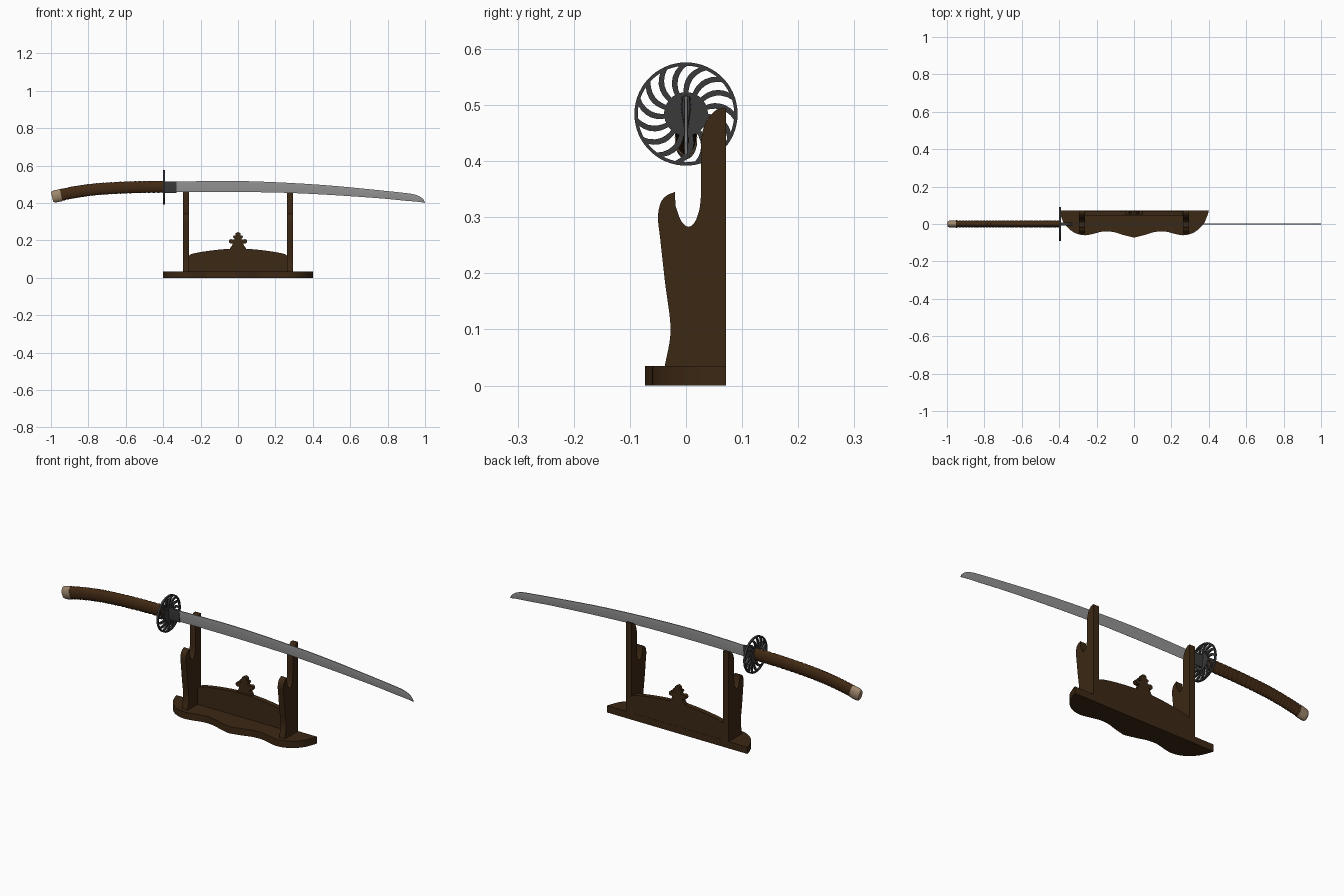
import bpy, bmesh, math
from mathutils import Vector

if "Cube" in bpy.data.objects:
    bpy.data.objects.remove(bpy.data.objects["Cube"])


def material(name, rgb):
    m = bpy.data.materials.new(name)
    m.diffuse_color = (*rgb, 1)
    m.use_nodes = True
    m.node_tree.nodes["Principled BSDF"].inputs["Base Color"].default_value = m.diffuse_color
    return m


WOOD = material("dark wood", (0.045, 0.021, 0.007))
WRAP = material("brown grip wrap", (0.055, 0.023, 0.007))
BONE = material("pale end cap", (0.34, 0.24, 0.15))
IRON = material("dark iron", (0.042, 0.042, 0.044))
STEEL = material("grey steel", (0.29, 0.29, 0.29))


def build(name, bm, mat, angle=30):
    bmesh.ops.recalc_face_normals(bm, faces=bm.faces)
    me = bpy.data.meshes.new(name)
    bm.to_mesh(me)
    bm.free()
    me.materials.append(mat)
    ob = bpy.data.objects.new(name, me)
    bpy.context.collection.objects.link(ob)
    bpy.ops.object.select_all(action='DESELECT')
    ob.select_set(True)
    bpy.context.view_layer.objects.active = ob
    bpy.ops.object.shade_smooth_by_angle(angle=math.radians(angle))
    return ob


def spline(pts, n=5):
    """Smooth curve through points of any dimension (Catmull-Rom)."""
    p = [Vector(q) for q in pts]
    p = [2 * p[0] - p[1]] + p + [2 * p[-1] - p[-2]]
    out = []
    for i in range(1, len(p) - 2):
        a, b, c, d = p[i - 1:i + 3]
        for k in range(n):
            t = k / n
            out.append(0.5 * (2 * b + (c - a) * t + (2 * a - 5 * b + 4 * c - d) * t * t
                              + (3 * b - a - 3 * c + d) * t ** 3))
    return out + [p[-2]]


def loft(bm, rings, closed=False):
    """Skin rings of 3D points, capping both ends unless closed."""
    vs = [[bm.verts.new(q) for q in r] for r in rings]
    n = len(vs[0])
    pairs = list(zip(vs, vs[1:])) + ([(vs[-1], vs[0])] if closed else [])
    for a, b in pairs:
        for i in range(n):
            j = (i + 1) % n
            bm.faces.new((a[i], a[j], b[j], b[i]))
    if not closed:
        bm.faces.new(vs[0])
        bm.faces.new(vs[-1])


AXIS = {'X': lambda p, d: (d, p[0], p[1]),
        'Y': lambda p, d: (p[0], d, p[1]),
        'Z': lambda p, d: (p[0], p[1], d)}


def prism(bm, pts, axis, lo, hi):
    loft(bm, [[AXIS[axis](p, d) for p in pts] for d in (lo, hi)])


def mirrored(half):
    """Outline from the centre out to the right, reflected to the left."""
    left = [(-p[0], p[1]) for p in half if p[0] > 1e-5]
    return left[::-1] + [(p[0], p[1]) for p in half]


# Stand base with a wavy front edge
wave = spline([(0, -.073), (.06, -.058), (.11, -.043), (.165, -.04), (.22, -.053),
               (.27, -.06), (.325, -.043), (.37, -.002), (.392, .045), (.4, .071)])
bm = bmesh.new()
prism(bm, mirrored(wave), 'Z', 0, .035)
build("stand_base", bm, WOOD)

# Uprights with a hooked slot
side = [(-.0375, 0)] + spline(
    [(-.0375, .037), (-.0286, .083), (-.0286, .119), (-.037, .181), (-.046, .262),
     (-.05, .30), (-.045, .326), (-.034, .339), (-.02, .345)]) + spline(
    [(-.0185, .32), (-.009, .294), (.004, .283), (.016, .292), (.024, .315), (.027, .342)]) + spline(
    [(.027, .437), (.03, .455), (.039, .476), (.055, .492), (.071, .494)]) + [(.071, 0)]
for name, x in (("left_upright", -.277), ("right_upright", .277)):
    bm = bmesh.new()
    prism(bm, side, 'X', x - .016, x + .016)
    build(name, bm, WOOD)

# Arched back panel
arch = spline([(0, .157), (.05, .155), (.12, .149), (.2, .138), (.25, .127), (.262, .118)])
bm = bmesh.new()
prism(bm, mirrored(arch) + [(.262, .03), (-.262, .03)], 'Y', .045, .07)
build("back_panel", bm, WOOD)

# Leafy crest on the panel
crest = spline([(0, .245), (.012, .239), (.015, .226), (.022, .226), (.026, .217), (.018, .209),
                (.026, .204), (.04, .207), (.049, .197), (.044, .185), (.03, .183),
                (.032, .174), (.038, .165), (.045, .153)], 4)
bm = bmesh.new()
prism(bm, mirrored(crest), 'Y', .051, .07)
build("panel_crest", bm, WOOD)

# Blade: spine and cutting edge heights along x
profile = spline([(-.40, .512, .457), (-.2, .517, .459), (0, .518, .459), (.25, .509, .455),
                  (.5, .493, .443), (.75, .469, .426), (.9, .453, .412), (.938, .447, .409),
                  (.97, .436, .406), (.99, .421, .403), (1, .404, .401)], 6)
rings = []
for x, top, low in profile:
    h = top - low
    k = min(1, .3 + h / .05)
    rings.append([(x, -.0025 * k, top), (x, .0025 * k, top), (x, .004 * k, top - .3 * h),
                  (x, .0004, low), (x, -.0004, low), (x, -.004 * k, top - .3 * h)])
bm = bmesh.new()
loft(bm, rings)
build("blade", bm, STEEL, 20)


def oval(c, tangent, ry, rz, n=24):
    """Oval ring square to the handle path."""
    up = Vector((-tangent.z, 0, tangent.x)).normalized()
    return [c + Vector((0, ry * math.cos(a), 0)) + up * (rz * math.sin(a))
            for a in (2 * math.pi * i / n for i in range(n))]


# Blade collar
bm = bmesh.new()
ex = Vector((1, 0, 0))
loft(bm, [[Vector((x, y * s, z)) for y, z in
           ((-.007, .515), (.007, .515), (.0085, .495), (.003, .455), (-.003, .455), (-.0085, .495))]
          for x, s in ((-.4, 1.1), (-.33, .85))])
build("blade_collar", bm, IRON)

# Curved grip with wrapped ribs, and its end cap
path = spline([(-.995, 0, .432), (-.9, 0, .453), (-.8, 0, .469), (-.7, 0, .478),
               (-.55, 0, .485), (-.4, 0, .487)], 24)
tang = [(path[min(i + 1, len(path) - 1)] - path[max(i - 1, 0)]).normalized()
        for i in range(len(path))]
grip = []
for i, (p, t) in enumerate(zip(path, tang)):
    if p.x >= -.95:
        s = (1, .975, .93, .975)[i % 4]
        grip.append(oval(p, t, .0185 * s, .0325 * s))
bm = bmesh.new()
loft(bm, grip)
build("grip", bm, WRAP)

t = Vector((1, 0, .21)).normalized()
end = Vector((-.991, 0, .433))
bm = bmesh.new()
loft(bm, [oval(end + t * d, t, .0195 * s, .032 * s)
          for d, s in ((-.003, .72), (0, .88), (.006, .98), (.014, 1.02), (.046, 1.03))])
build("end_cap", bm, BONE)

# Guard: hub, rim and swirling spokes
GX, GZ, T = -.395, .484, .005


def polar(r, a):
    return (r * math.cos(a), GZ + r * math.sin(a))


bm = bmesh.new()
N = 60
prism(bm, [polar(.039, 2 * math.pi * i / N) for i in range(N)], 'X', GX - T, GX + T)
loft(bm, [[AXIS['X'](polar(r, 2 * math.pi * i / N), GX + d)
           for r, d in ((.086, -T), (.092, -T), (.092, T), (.086, T))] for i in range(N)], True)
SPOKES = 15
for s in range(SPOKES):
    a0 = math.pi / 2 + 2 * math.pi * s / SPOKES
    edges = ([], [])
    for k in range(7):
        f = k / 6
        r = .037 + .051 * f
        a = a0 - .38 * f * f
        w = (.0042 + .0028 * f) / r
        edges[0].append(polar(r, a - w))
        edges[1].append(polar(r, a + w))
    prism(bm, edges[0] + edges[1][::-1], 'X', GX - T * .8, GX + T * .8)
build("guard", bm, IRON)
